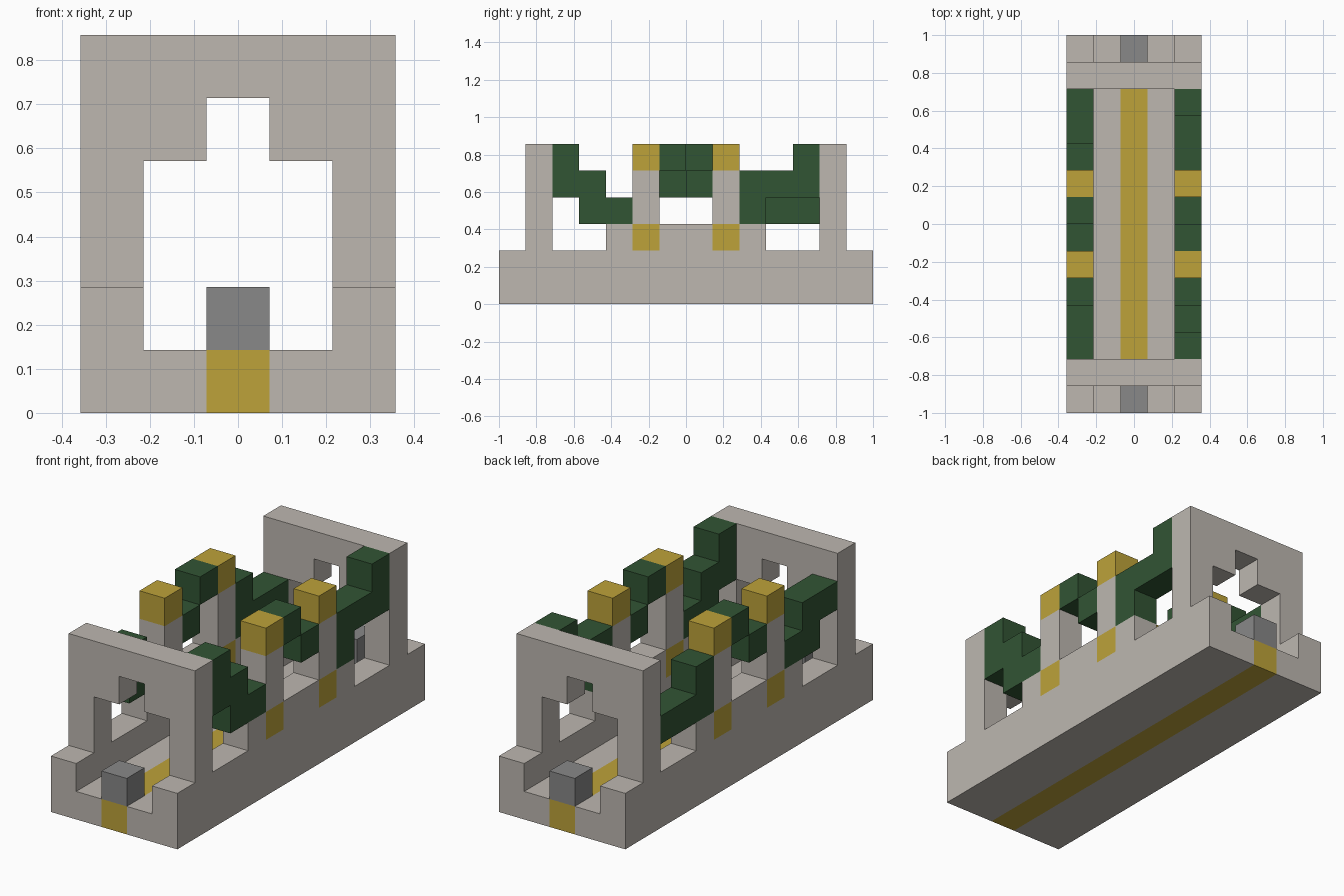
import bpy
import bmesh
from mathutils import Vector

cube = bpy.data.objects.get("Cube")
if cube:
    bpy.data.objects.remove(cube, do_unlink=True)

U = 1 / 7  # size of one block


def material(name, color):
    m = bpy.data.materials.new(name)
    m.use_nodes = True
    m.diffuse_color = (*color, 1)
    m.node_tree.nodes["Principled BSDF"].inputs["Base Color"].default_value = (*color, 1)
    return m


stone = material("pale stone", (0.51, 0.475, 0.435))
gold = material("gold", (0.51, 0.365, 0.042))
green = material("dark green", (0.031, 0.089, 0.034))
grey = material("mid grey", (0.246, 0.246, 0.246))


def extrude(name, mat, profile, axis, start, end):
    """Extrude a profile of block units along x (profile is y, z) or y (profile is x, z)."""
    bm = bmesh.new()
    if axis == "x":
        points = [Vector((start, a, b)) for a, b in profile]
        move = Vector((end - start, 0, 0))
    else:
        points = [Vector((a, start, b)) for a, b in profile]
        move = Vector((0, end - start, 0))
    face = bm.faces.new([bm.verts.new(p * U) for p in points])
    result = bmesh.ops.extrude_face_region(bm, geom=[face])
    moved = [g for g in result["geom"] if isinstance(g, bmesh.types.BMVert)]
    bmesh.ops.translate(bm, verts=moved, vec=move * U)
    bmesh.ops.recalc_face_normals(bm, faces=bm.faces)
    mesh = bpy.data.meshes.new(name)
    bm.to_mesh(mesh)
    bm.free()
    mesh.materials.append(mat)
    obj = bpy.data.objects.new(name, mesh)
    bpy.context.collection.objects.link(obj)
    return obj


def box(name, mat, x, y, z):
    rect = [(x[0], z[0]), (x[1], z[0]), (x[1], z[1]), (x[0], z[1])]
    return extrude(name, mat, rect, "y", *y)


# Side wall outline with notches for the gold blocks
half = [(7, 0), (7, 2), (3, 2), (3, 3), (2, 3), (2, 2), (1, 2), (1, 3)]
wall = half + [(-y, z) for y, z in reversed(half)]

# Arched end wall outline
half = [(0.5, 5), (0.5, 4), (1.5, 4), (1.5, 2), (2.5, 2), (2.5, 6)]
arch = half + [(-x, z) for x, z in reversed(half)]

# Floor with central strip
box("floor_strip", gold, (-0.5, 0.5), (-7, 7), (0, 1))

for side, x in (("left", (1.5, 2.5)), ("right", (-2.5, -1.5))):
    s = 1 if side == "left" else -1
    box(side + "_floor", stone, sorted((0.5 * s, 1.5 * s)), (-7, 7), (0, 1))
    extrude(side + "_wall", stone, wall, "x", *x)
    # Pillars with gold foot and cap
    for end, y in (("front", (-2, -1)), ("back", (1, 2))):
        label = side + "_" + end
        box(label + "_pillar_foot", gold, x, y, (2, 3))
        box(label + "_pillar", stone, x, y, (3, 5))
        box(label + "_pillar_cap", gold, x, y, (5, 6))

# End walls and the grey blocks outside them
for end, s in (("front", -1), ("back", 1)):
    extrude(end + "_arch", stone, arch, "y", *sorted((5 * s, 6 * s)))
    box(end + "_block", grey, (-0.5, 0.5), sorted((6 * s, 7 * s)), (1, 2))

# Stepped green vines on the left side
left, right = (1.5, 2.5), (-2.5, -1.5)
extrude("left_front_vine", green,
        [(-5, 4), (-4, 4), (-4, 3), (-2, 3), (-2, 4), (-3, 4), (-3, 5), (-4, 5), (-4, 6), (-5, 6)],
        "x", *left)
extrude("left_back_vine", green,
        [(2, 3), (3, 3), (3, 4), (5, 4), (5, 6), (4, 6), (4, 5), (2, 5)], "x", *left)
box("left_upper_vine", green, left, (-1, 0), (5, 6))
box("left_lower_vine", green, left, (0, 1), (4, 5))

# Stepped green vines on the right side
extrude("right_front_vine", green,
        [(-5, 4), (-4, 4), (-4, 3), (-2, 3), (-2, 4), (-3, 4), (-3, 5), (-5, 5)], "x", *right)
extrude("right_back_vine", green,
        [(2, 3), (5, 3), (5, 4), (3, 4), (3, 5), (2, 5)], "x", *right)
box("right_upper_vine", green, right, (0, 1), (5, 6))
box("right_lower_vine", green, right, (-1, 0), (4, 5))
